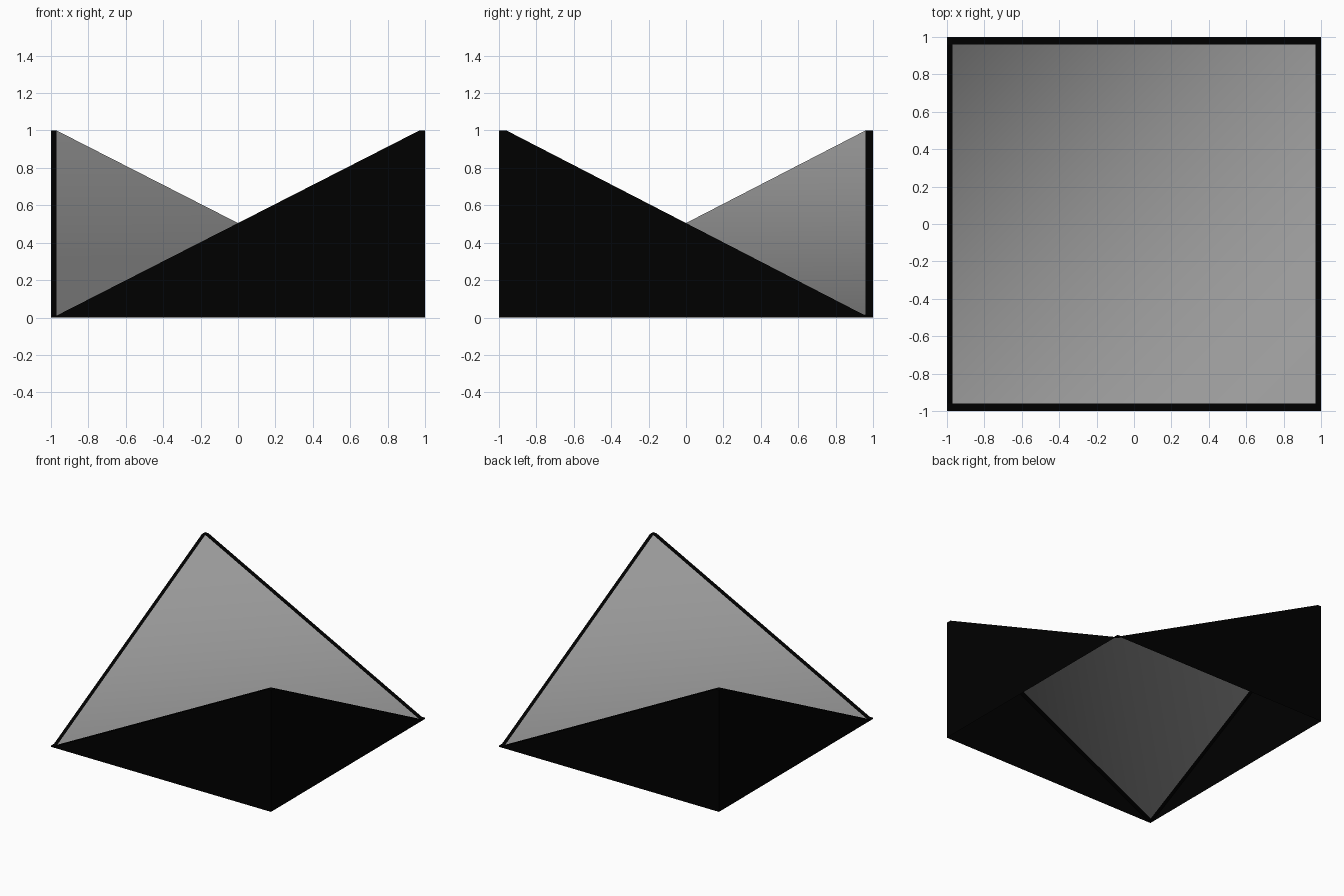
import bpy, bmesh

if "Cube" in bpy.data.objects:
    bpy.data.objects.remove(bpy.data.objects["Cube"])

IX, IY = 0.97, 0.96   # inner edge of the rim
LOW, HIGH = 0.01, 1.0


def material(name, v):
    m = bpy.data.materials.new(name)
    m.diffuse_color = (v, v, v, 1)
    m.use_nodes = True
    m.node_tree.nodes["Principled BSDF"].inputs["Base Color"].default_value = m.diffuse_color
    return m


black = material("black", 0.0)
grey = material("grey", 0.33)


def height(x, y):
    """Valley folded from low corner to low corner, level beyond the rim's inner edge."""
    u = max(-1, min(1, x / IX))
    v = max(-1, min(1, y / IY))
    return LOW + (HIGH - LOW) * abs(u - v) / 2


def point(x, y):
    return (x, y, height(x, y))


def build(name, faces, mat):
    bm = bmesh.new()
    for f in faces:
        bm.faces.new([bm.verts.new(p) for p in f])
    bmesh.ops.remove_doubles(bm, verts=bm.verts, dist=1e-5)
    me = bpy.data.meshes.new(name)
    bm.to_mesh(me)
    bm.free()
    me.materials.append(mat)
    ob = bpy.data.objects.new(name, me)
    bpy.context.collection.objects.link(ob)
    return ob


def patch(xs, ys):
    return [[point(a, c), point(b, c), point(b, d), point(a, d)]
            for a, b in zip(xs, xs[1:]) for c, d in zip(ys, ys[1:])]


# Valley roof: two triangles hinged on the low diagonal, softly shaded
a, b, c, d = [point(*p) for p in ((-IX, -IY), (IX, -IY), (IX, IY), (-IX, IY))]
roof = build("valley_roof", [[a, b, c], [a, c, d]], grey)
roof.data.shade_smooth()

# Black rim around the roof
xs, ys = [-1, -IX, IX, 1], [-1, -IY, IY, 1]
rim = (patch(xs, ys[:2]) + patch(xs, ys[2:])
       + patch(xs[:2], ys[1:3]) + patch(xs[2:], ys[1:3]))
build("roof_rim", rim, black)


# Thin sloping walls, open underneath
def wall(name, path):
    build(name, [[(*p, 0), (*q, 0), point(*q), point(*p)]
                 for p, q in zip(path, path[1:])], black)


wall("front_wall", [(x, -1) for x in xs])
wall("right_wall", [(1, y) for y in ys])
wall("back_wall", [(x, 1) for x in reversed(xs)])
wall("left_wall", [(-1, y) for y in reversed(ys)])
